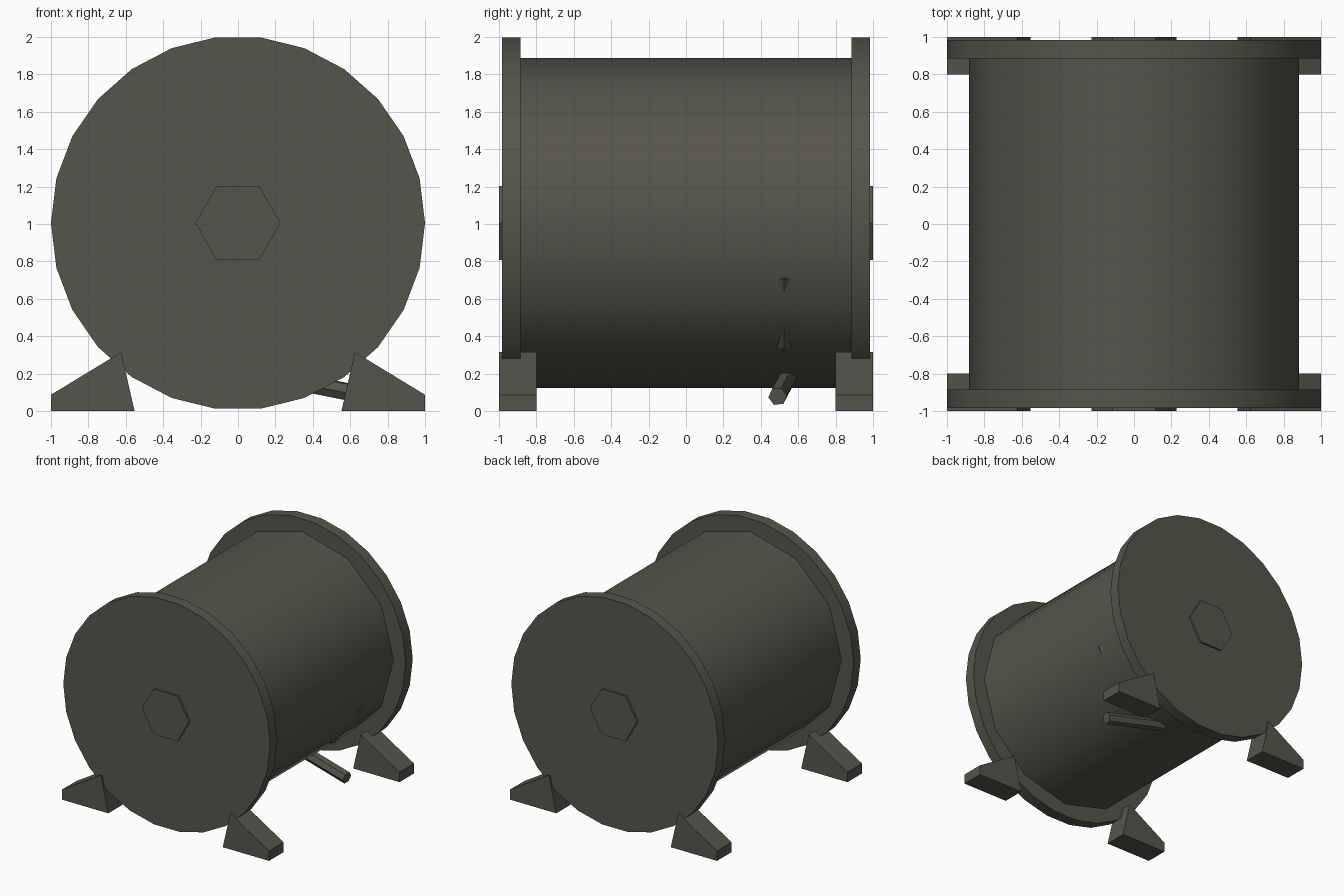
import bpy, bmesh, math
from mathutils import Vector

if "Cube" in bpy.data.objects:
    bpy.data.objects.remove(bpy.data.objects["Cube"])

mat = bpy.data.materials.new("dark olive grey")
mat.diffuse_color = (0.093, 0.090, 0.070, 1)
mat.use_nodes = True
mat.node_tree.nodes["Principled BSDF"].inputs["Base Color"].default_value = mat.diffuse_color
CZ = 1.005  # drum axis height


def finish(name, bm, smooth=False):
    bmesh.ops.recalc_face_normals(bm, faces=bm.faces)
    me = bpy.data.meshes.new(name)
    bm.to_mesh(me)
    bm.free()
    me.materials.append(mat)
    ob = bpy.data.objects.new(name, me)
    bpy.context.collection.objects.link(ob)
    if smooth:
        bpy.ops.object.select_all(action='DESELECT')
        ob.select_set(True)
        bpy.context.view_layer.objects.active = ob
        bpy.ops.object.shade_smooth_by_angle(angle=math.radians(40))
    return ob


def prism(name, pts, y0, y1, smooth=False):
    """Extrude an x/z outline between two y positions."""
    bm = bmesh.new()
    face = bm.faces.new([bm.verts.new((x, y0, z)) for x, z in pts])
    ext = bmesh.ops.extrude_face_region(bm, geom=[face])["geom"]
    moved = [v for v in ext if isinstance(v, bmesh.types.BMVert)]
    bmesh.ops.translate(bm, vec=(0, y1 - y0, 0), verts=moved)
    return finish(name, bm, smooth)


def ring(r, n):
    return [(r * math.cos(2 * math.pi * i / n), CZ + r * math.sin(2 * math.pi * i / n))
            for i in range(n)]


# Drum core and axle
prism("drum_core", ring(0.883, 12), -0.89, 0.89, True)
prism("axle", ring(0.228, 6), -1.0, 1.0)

# End flanges and wedge chocks
wedge = [(1.0, 0), (1.0, 0.087), (0.625, 0.315), (0.553, 0)]
for end, s in (("front", -1), ("back", 1)):
    prism(end + "_flange", ring(1.0, 26), s * 0.885, s * 0.983, True)
    for side, m in (("left", -1), ("right", 1)):
        prism(f"{end}_{side}_chock", [(m * x, z) for x, z in wedge], s * 0.8, s * 1.0)

# Loose cable end hanging under the drum
a, b = Vector((0.15, 0.55, 0.19)), Vector((0.71, 0.49, 0.078))
bm = bmesh.new()
bmesh.ops.create_cone(bm, cap_ends=True, segments=6, radius1=0.05, radius2=0.05,
                      depth=(b - a).length)
rot = Vector((0, 0, 1)).rotation_difference(b - a).to_matrix()
bmesh.ops.rotate(bm, matrix=rot, verts=bm.verts)
bmesh.ops.translate(bm, vec=(a + b) / 2, verts=bm.verts)
finish("cable_end", bm)

# Small bits of cable poking through the drum wall
bumps = {
    "upper_cable_bump": [(0.80, 0.483, 0.71), (0.80, 0.568, 0.71), (0.825, 0.525, 0.705),
                         (0.775, 0.525, 0.62)],
    "lower_cable_bump": [(0.675, 0.525, 0.48), (0.535, 0.483, 0.335), (0.535, 0.568, 0.335),
                         (0.57, 0.525, 0.335), (0.51, 0.525, 0.31)],
}
for name, pts in bumps.items():
    bm = bmesh.new()
    for p in pts:
        bm.verts.new(p)
    bmesh.ops.convex_hull(bm, input=bm.verts)
    finish(name, bm)
